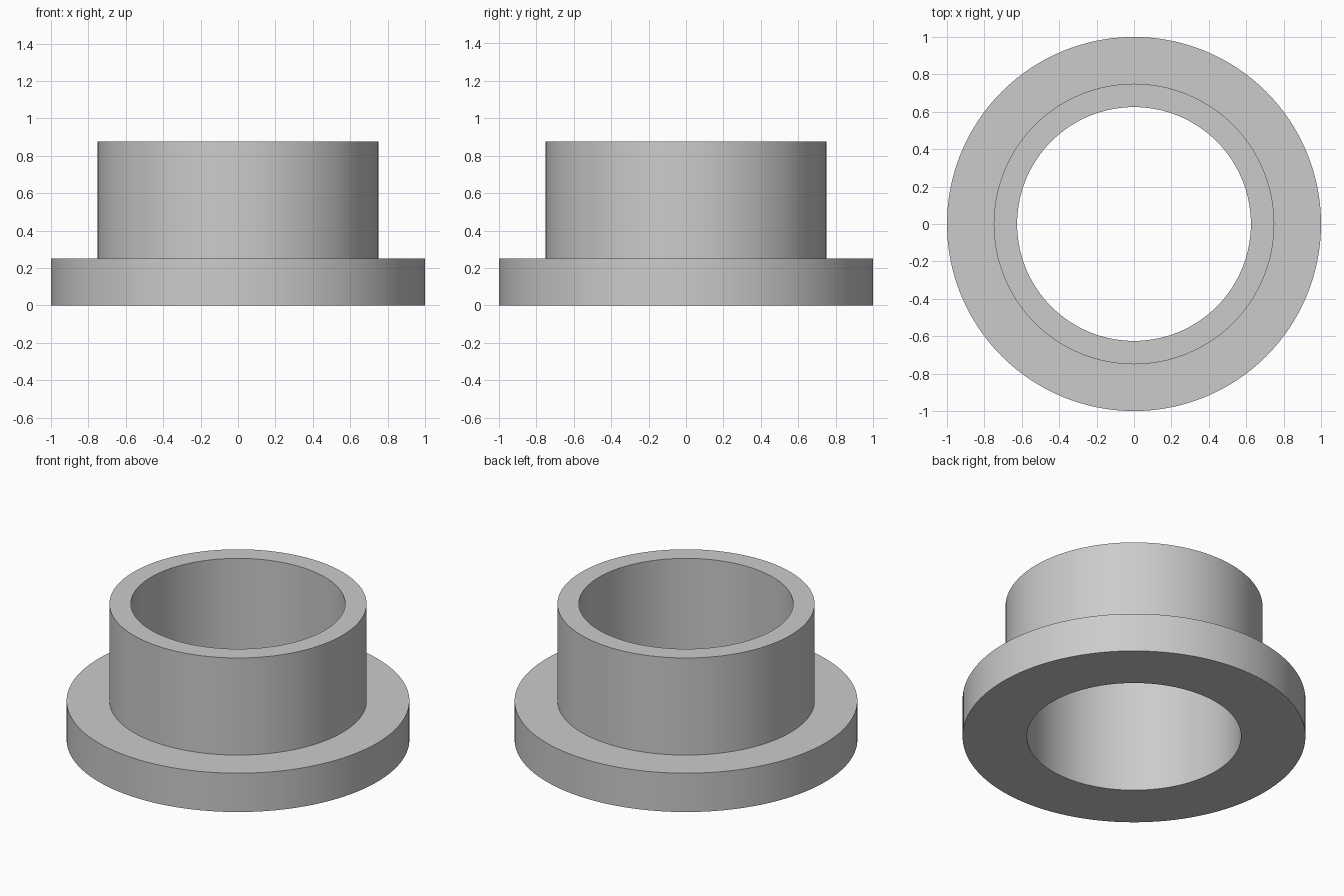
import bpy, bmesh
from math import cos, sin, pi, radians

cube = bpy.data.objects.get("Cube")
if cube:
    bpy.data.objects.remove(cube, do_unlink=True)

SEGMENTS = 128
BORE, SLEEVE, FLANGE = 0.625, 0.75, 1.0
FLANGE_TOP, SLEEVE_TOP = 0.25, 0.875

# Plain grey material
grey = bpy.data.materials.new("light grey")
grey.use_nodes = True
colour = (0.6, 0.6, 0.6, 1)
grey.diffuse_color = colour
grey.node_tree.nodes["Principled BSDF"].inputs["Base Color"].default_value = colour

# Closed cross-section (radius, height), revolved about z
profile = [(BORE, 0), (FLANGE, 0), (FLANGE, FLANGE_TOP),
           (SLEEVE, FLANGE_TOP), (SLEEVE, SLEEVE_TOP), (BORE, SLEEVE_TOP)]

bm = bmesh.new()
rings = []
for r, z in profile:
    angles = [2 * pi * i / SEGMENTS for i in range(SEGMENTS)]
    rings.append([bm.verts.new((r * cos(a), r * sin(a), z)) for a in angles])
for k, low in enumerate(rings):
    high = rings[(k + 1) % len(rings)]
    for i in range(SEGMENTS):
        j = (i + 1) % SEGMENTS
        bm.faces.new((low[i], low[j], high[j], high[i]))
bmesh.ops.recalc_face_normals(bm, faces=bm.faces)

# Flanged sleeve bushing
mesh = bpy.data.meshes.new("flanged_bushing")
bm.to_mesh(mesh)
bm.free()
mesh.materials.append(grey)
bushing = bpy.data.objects.new("flanged_bushing", mesh)
bpy.context.collection.objects.link(bushing)

# Smooth walls with crisp rims
bpy.ops.object.select_all(action='DESELECT')
bushing.select_set(True)
bpy.context.view_layer.objects.active = bushing
bpy.ops.object.shade_smooth_by_angle(angle=radians(30))
